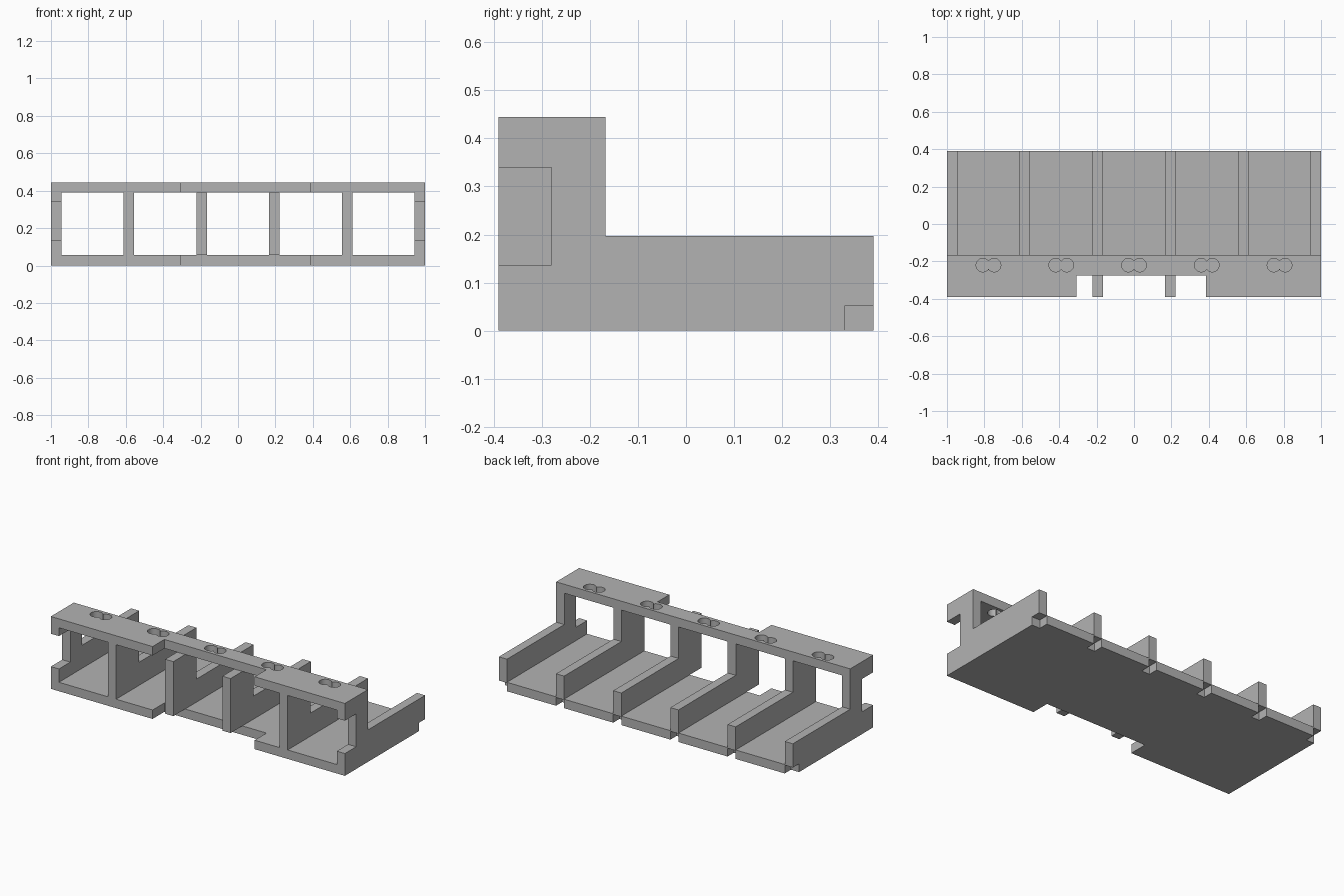
import bpy
import bmesh
import math

cube = bpy.data.objects.get("Cube")
if cube:
    bpy.data.objects.remove(cube, do_unlink=True)

grey = bpy.data.materials.new("matte grey")
grey.use_nodes = True
COLOUR = (0.45, 0.45, 0.45, 1)
grey.diffuse_color = COLOUR
grey.node_tree.nodes["Principled BSDF"].inputs["Base Color"].default_value = COLOUR

FRONT, BACK, RAIL_BACK = -0.39, 0.39, -0.167
NOTCH_Y, NOTCH_LEFT, NOTCH_RIGHT = -0.275, -0.308, 0.386
PLATE, RAIL_Z, TOP, LOW_WALL = 0.055, 0.39, 0.445, 0.197
WALL = 0.055
OVERLAP = 0.002


def prism(name, points, start, depth, axis):
    """Extrude a closed outline along the x or z axis."""
    place = {"x": lambda p: (start, p[0], p[1]),
             "z": lambda p: (p[0], p[1], start)}[axis]
    push = (depth, 0, 0) if axis == "x" else (0, 0, depth)
    bm = bmesh.new()
    face = bm.faces.new([bm.verts.new(place(p)) for p in points])
    grown = bmesh.ops.extrude_face_region(bm, geom=[face])
    bmesh.ops.translate(bm, vec=push, verts=[
        g for g in grown["geom"] if isinstance(g, bmesh.types.BMVert)])
    bmesh.ops.recalc_face_normals(bm, faces=bm.faces)
    mesh = bpy.data.meshes.new(name)
    bm.to_mesh(mesh)
    bm.free()
    mesh.materials.append(grey)
    obj = bpy.data.objects.new(name, mesh)
    bpy.context.scene.collection.objects.link(obj)
    return obj


def combine(body, other, operation):
    """Apply a boolean and remove the helper."""
    mod = body.modifiers.new("join", "BOOLEAN")
    mod.object, mod.operation, mod.solver = other, operation, "EXACT"
    other.hide_render = True
    bpy.context.view_layer.update()
    graph = bpy.context.evaluated_depsgraph_get()
    mesh = bpy.data.meshes.new_from_object(body.evaluated_get(graph))
    body.modifiers.clear()
    body.data = mesh
    bpy.data.objects.remove(other, do_unlink=True)


def notched(back):
    """Outline of a plate with the wide recess in its front edge."""
    return [(-1, FRONT), (NOTCH_LEFT, FRONT), (NOTCH_LEFT, NOTCH_Y),
            (NOTCH_RIGHT, NOTCH_Y), (NOTCH_RIGHT, FRONT), (1, FRONT),
            (1, back), (-1, back)]


def rectangle(a0, a1, b0, b1):
    return [(a0, b0), (a1, b0), (a1, b1), (a0, b1)]


# Floor plate and upper rail
rack = prism("divided_rack", notched(BACK), 0, PLATE, "z")
rail = prism("upper_rail", notched(RAIL_BACK), RAIL_Z, TOP - RAIL_Z, "z")

# Stepped walls dividing the five bays
step = (2 - WALL) / 5
wall_starts = [-1 + i * step for i in range(6)]
for i, x in enumerate(wall_starts):
    in_recess = i in (2, 3)
    sink = 0 if in_recess else OVERLAP
    outline = [(FRONT, PLATE - sink), (BACK, PLATE - sink), (BACK, LOW_WALL),
               (RAIL_BACK, LOW_WALL), (RAIL_BACK, RAIL_Z + sink),
               (FRONT, RAIL_Z + sink)]
    combine(rack, prism("divider", outline, x, WALL, "x"), "UNION")
combine(rack, rail, "UNION")

# Slots under the back end of every wall
for i, x in enumerate(wall_starts):
    left = x - (0.05 if i == 0 else 0)
    right = x + WALL + (0.05 if i == 5 else 0)
    slot = prism("slot_cutter", rectangle(0.33, BACK + 0.05, -0.05, 0.051),
                 left, right - left, "x")
    combine(rack, slot, "DIFFERENCE")

# Windows in the front of both end walls
for x in (-1.05, 1 - WALL - 0.05):
    window = prism("window_cutter", rectangle(-0.45, -0.28, 0.137, 0.339),
                   x, WALL + 0.1, "x")
    combine(rack, window, "DIFFERENCE")

# Paired round holes above each bay
for i in range(5):
    centre = (i - 2) * step
    for side in (-1, 1):
        ring = [(centre + side * 0.03 + 0.036 * math.cos(a),
                 -0.22 + 0.036 * math.sin(a))
                for a in (math.tau * k / 32 for k in range(32))]
        hole = prism("hole_cutter", ring, RAIL_Z - 0.05, 0.15, "z")
        combine(rack, hole, "DIFFERENCE")

# Merge flat seams left by the joins
bm = bmesh.new()
bm.from_mesh(rack.data)
bmesh.ops.remove_doubles(bm, verts=bm.verts, dist=0.0001)
bmesh.ops.dissolve_limit(bm, angle_limit=math.radians(0.5),
                         verts=bm.verts, edges=bm.edges)
bm.to_mesh(rack.data)
bm.free()

# Smooth hole walls with crisp corners
bpy.ops.object.select_all(action="DESELECT")
rack.select_set(True)
bpy.context.view_layer.objects.active = rack
bpy.ops.object.shade_smooth_by_angle(angle=math.radians(30))
